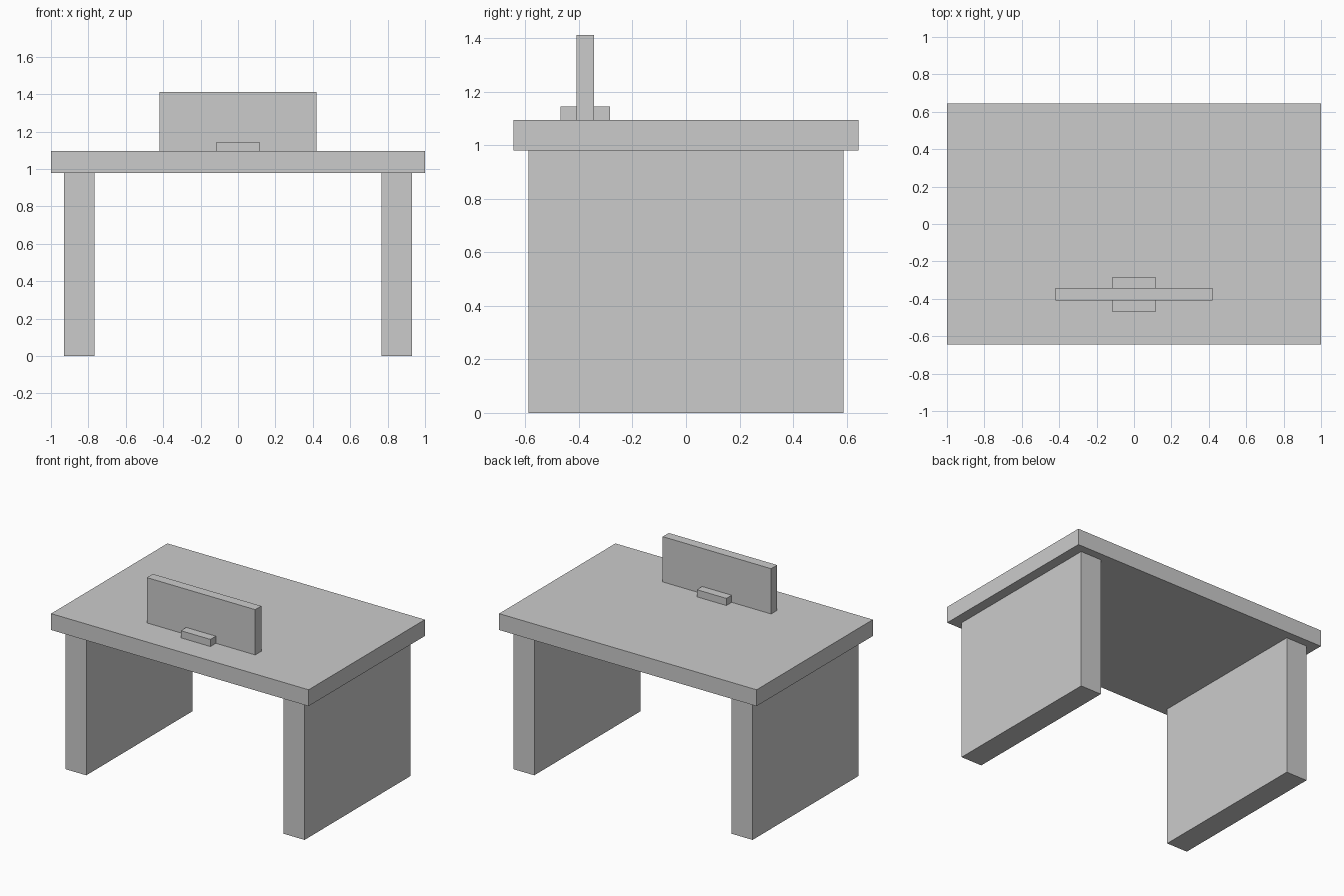
import bpy
import bmesh
from mathutils import Matrix, Vector

if "Cube" in bpy.data.objects:
    bpy.data.objects.remove(bpy.data.objects["Cube"])

grey = bpy.data.materials.new("light grey")
grey.diffuse_color = (0.6, 0.6, 0.6, 1)
grey.use_nodes = True
grey.node_tree.nodes["Principled BSDF"].inputs["Base Color"].default_value = grey.diffuse_color


def box(name, lo, hi):
    """Axis-aligned box between two corners."""
    lo, hi = Vector(lo), Vector(hi)
    bm = bmesh.new()
    bmesh.ops.create_cube(
        bm, size=1,
        matrix=Matrix.Translation((lo + hi) / 2) @ Matrix.Diagonal((*(hi - lo), 1)))
    mesh = bpy.data.meshes.new(name)
    bm.to_mesh(mesh)
    bm.free()
    mesh.materials.append(grey)
    obj = bpy.data.objects.new(name, mesh)
    bpy.context.collection.objects.link(obj)
    return obj


# Desk top
box("desk_top", (-1, -0.645, 0.98), (1, 0.645, 1.095))

# Panel legs, mirrored left and right
for side, x in (("left", -0.848), ("right", 0.848)):
    box(side + "_leg", (x - 0.081, -0.588, 0), (x + 0.081, 0.588, 0.98))

# Upright screen and its foot
box("screen", (-0.421, -0.41, 1.095), (0.421, -0.343, 1.413))
box("screen_foot", (-0.115, -0.47, 1.095), (0.115, -0.284, 1.145))
